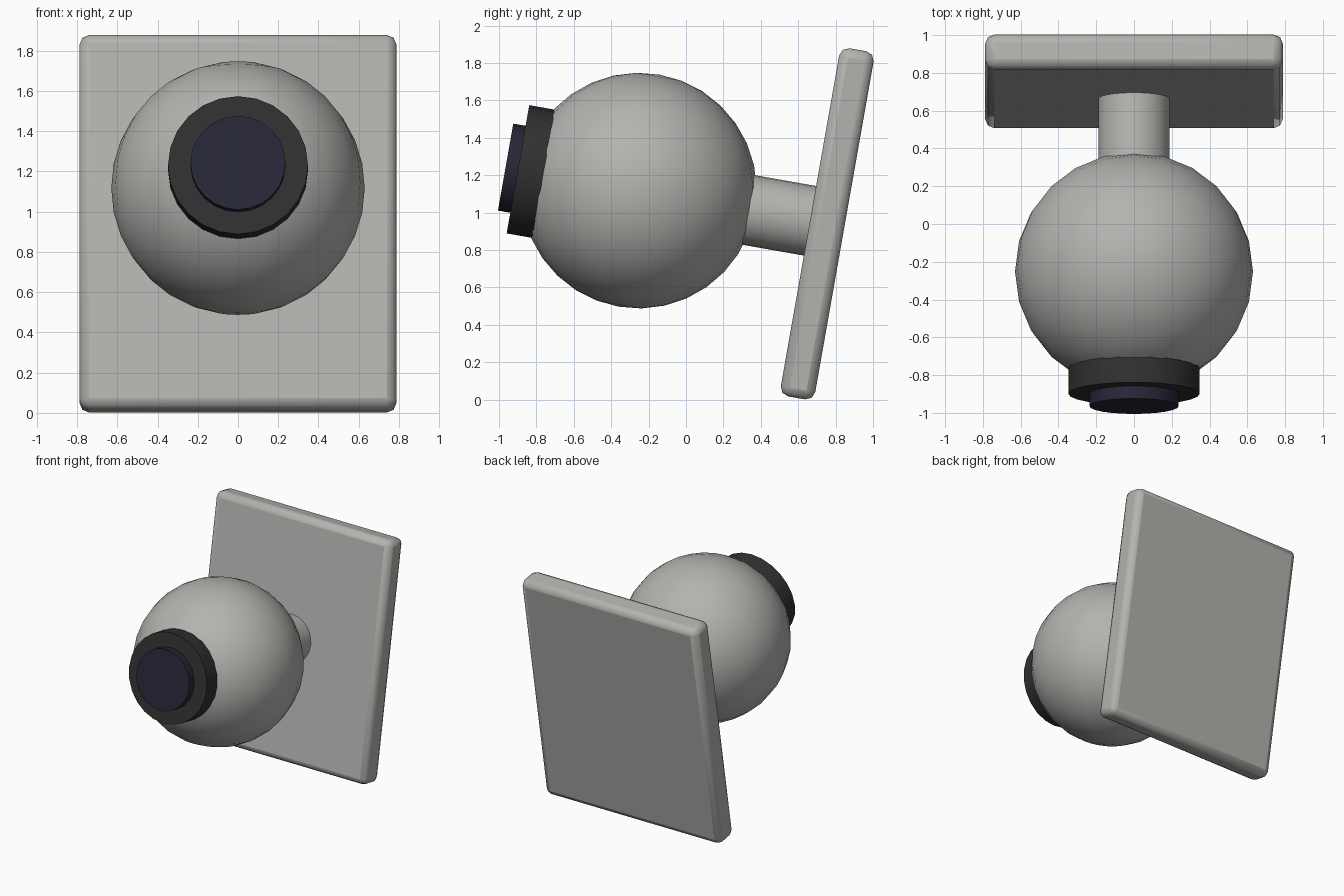
import bpy, math
from mathutils import Vector, Matrix

if "Cube" in bpy.data.objects:
    bpy.data.objects.remove(bpy.data.objects["Cube"])

TILT = math.radians(-10)                  # whole fixture tips back about x
R = Matrix.Rotation(TILT, 4, 'X')
PLATE_C = Vector((0, 0.755, 0.94))        # centre of the wall plate


def material(name, rgb):
    m = bpy.data.materials.new(name)
    m.diffuse_color = (*rgb, 1)
    m.use_nodes = True
    m.node_tree.nodes["Principled BSDF"].inputs["Base Color"].default_value = m.diffuse_color
    return m


grey = material("warm grey", (0.45, 0.45, 0.43))
black = material("soft black", (0.03, 0.03, 0.03))
glass = material("dark blue glass", (0.02, 0.02, 0.04))


def finish(name, mat, dist, turn=Matrix()):
    """Place the new primitive at a distance in front of the plate."""
    ob = bpy.context.object
    ob.name = name
    ob.data.materials.append(mat)
    ob.data.transform(turn)
    ob.matrix_world = Matrix.Translation(PLATE_C) @ R @ Matrix.Translation((0, -dist, 0))
    bpy.ops.object.shade_smooth_by_angle(angle=math.radians(35))
    return ob


def disc(name, mat, radius, back, front):
    """Cylinder along the fixture axis between two distances from the plate."""
    bpy.ops.mesh.primitive_cylinder_add(vertices=24, radius=radius, depth=front - back)
    return finish(name, mat, (front + back) / 2, Matrix.Rotation(math.pi / 2, 4, 'X'))


# wall plate with rounded edges
bpy.ops.mesh.primitive_cube_add(size=1)
plate = finish("wall_plate", grey, 0, Matrix.Diagonal((1.575, 0.187, 1.89, 1)))
bevel = plate.modifiers.new("rounded_edges", 'BEVEL')
bevel.width = 0.048
bevel.segments = 2

# round body
BALL = 1.022
bpy.ops.mesh.primitive_uv_sphere_add(segments=24, ring_count=16, radius=0.63)
finish("ball_body", grey, BALL)

# stem, lens ring and lens
disc("stem", grey, 0.189, 0.0, BALL - 0.5)
disc("lens_ring", black, 0.348, BALL + 0.42, BALL + 0.657)
disc("lens", glass, 0.236, BALL + 0.5, BALL + 0.724)
